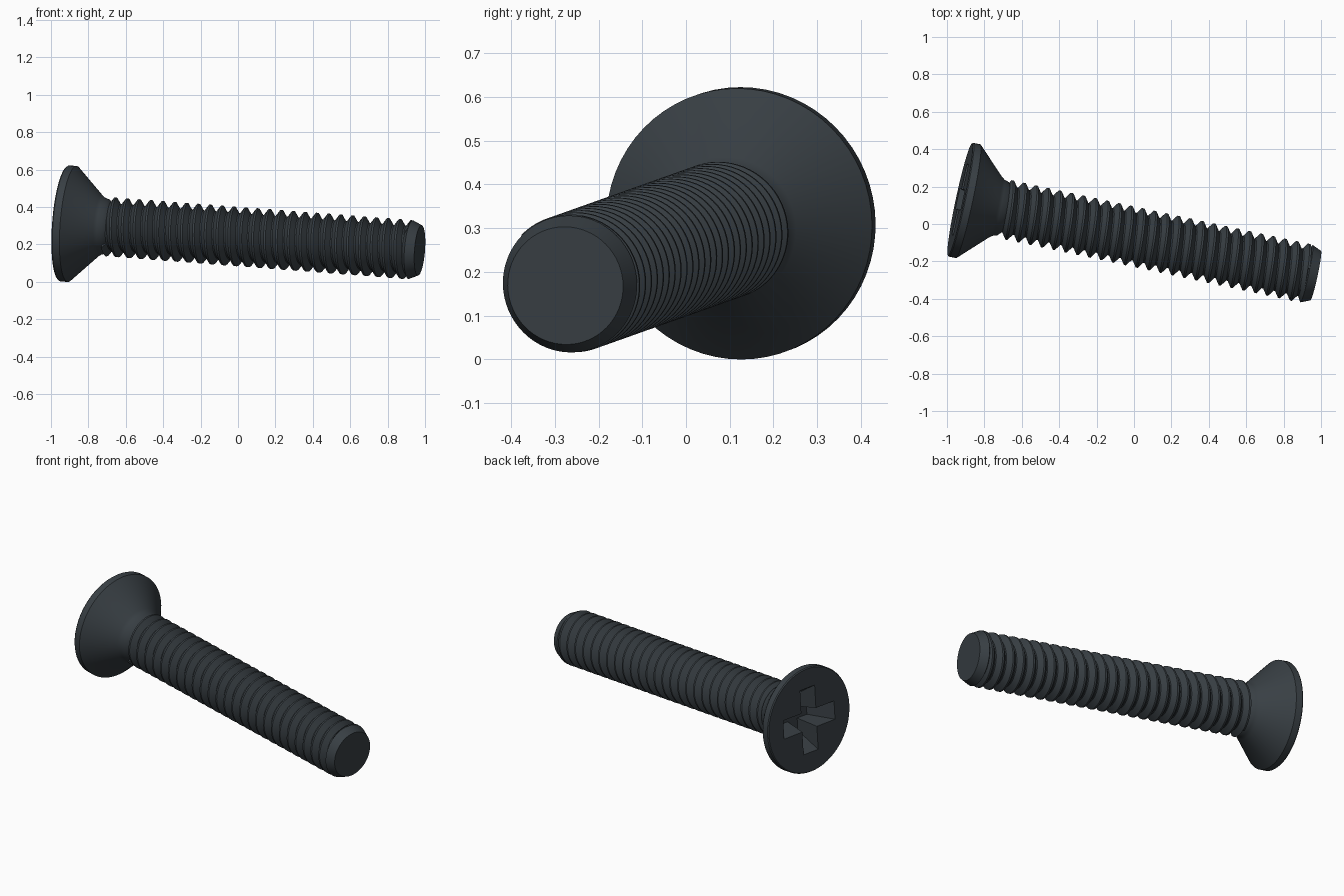
import bpy, bmesh, math
from mathutils import Matrix, Vector

cube = bpy.data.objects.get("Cube")
if cube:
    bpy.data.objects.remove(cube)

SEG = 64
PITCH = 0.065
ROOT, CREST = 0.126, 0.159

# Screw axis frame: local z runs from head face to tip
axis = Vector((1, -0.214, -0.076)).normalized()
up = (Vector((0, 0, 1)) - axis * axis.z).normalized()
side = axis.cross(up)
frame = Matrix((up, side, axis)).transposed().to_4x4()
frame.translation = (-0.93, 0.131, 0.313)

steel = bpy.data.materials.new("dark steel")
steel.use_nodes = True
colour = (0.04, 0.05, 0.058, 1)
steel.diffuse_color = colour
bsdf = steel.node_tree.nodes["Principled BSDF"]
bsdf.inputs["Base Color"].default_value = colour


def finish(bm, name, smooth=True):
    bmesh.ops.remove_doubles(bm, verts=bm.verts, dist=0.0002)
    bmesh.ops.recalc_face_normals(bm, faces=bm.faces)
    mesh = bpy.data.meshes.new(name)
    bm.to_mesh(mesh)
    bm.free()
    mesh.materials.append(steel)
    obj = bpy.data.objects.new(name, mesh)
    bpy.context.collection.objects.link(obj)
    obj.matrix_world = frame
    if smooth:
        bpy.ops.object.select_all(action="DESELECT")
        obj.select_set(True)
        bpy.context.view_layer.objects.active = obj
        bpy.ops.object.shade_smooth_by_angle(angle=math.radians(30))
    return obj


def loft(bm, rings):
    """Join closed rings of points and cap both ends."""
    loops = [[bm.verts.new(p) for p in ring] for ring in rings]
    for a, b in zip(loops, loops[1:]):
        for i in range(len(a)):
            j = (i + 1) % len(a)
            bm.faces.new((a[i], a[j], b[j], b[i]))
    bm.faces.new(loops[0][::-1])
    bm.faces.new(loops[-1])


def turned(name, profile):
    bm = bmesh.new()
    loft(bm, [[(r * math.cos(math.tau * i / SEG), r * math.sin(math.tau * i / SEG), u)
               for i in range(SEG)] for r, u in profile])
    return finish(bm, name)


# Countersunk head with short neck
head = turned("head", [(0.306, 0), (0.311, 0.006), (0.311, 0.045), (0.165, 0.195),
                       (0.153, 0.212), (0.146, 0.235), (0.12, 0.26)])

# Chamfered tip
turned("tip", [(0.11, 1.87), (0.157, 1.9), (0.135, 1.95)])


# Tapered cross recess cut into the head
def cross(reach, half, u):
    corner = [(reach, -half), (reach, half), (half, half)]
    return [Matrix.Rotation(k * math.pi / 2, 3, "Z") @ Vector((x, y, u))
            for k in range(4) for x, y in corner]


bm = bmesh.new()
loft(bm, [cross(0.205, 0.058, -0.02), cross(0.11, 0.036, 0.14)])
cutter = finish(bm, "recess_cutter", smooth=False)
cutter.hide_render = True
cutter.hide_set(True)
cut = head.modifiers.new("recess", "BOOLEAN")
cut.operation = "DIFFERENCE"
cut.solver = "EXACT"
cut.object = cutter

# Helical thread: one tooth profile swept round the axis
START, END = 0.235, 1.9
tooth = [(0.0, ROOT), (0.12, ROOT), (0.48, CREST), (0.64, CREST), (1.0, ROOT)]
turns = math.ceil((END - START) / PITCH) + 1
bm = bmesh.new()
previous = None
for i in range(-SEG, turns * SEG + 1):
    angle = math.tau * i / SEG
    row = []
    for offset, r in tooth:
        u = START + PITCH * (i / SEG + offset)
        if not START < u < END:
            u, r = min(max(u, START), END), ROOT
        row.append(bm.verts.new((r * math.cos(angle), r * math.sin(angle), u)))
    if previous:
        for k in range(len(tooth) - 1):
            bm.faces.new((previous[k], row[k], row[k + 1], previous[k + 1]))
    previous = row
bmesh.ops.dissolve_degenerate(bm, dist=0.0002, edges=bm.edges)
finish(bm, "threaded_shaft")
